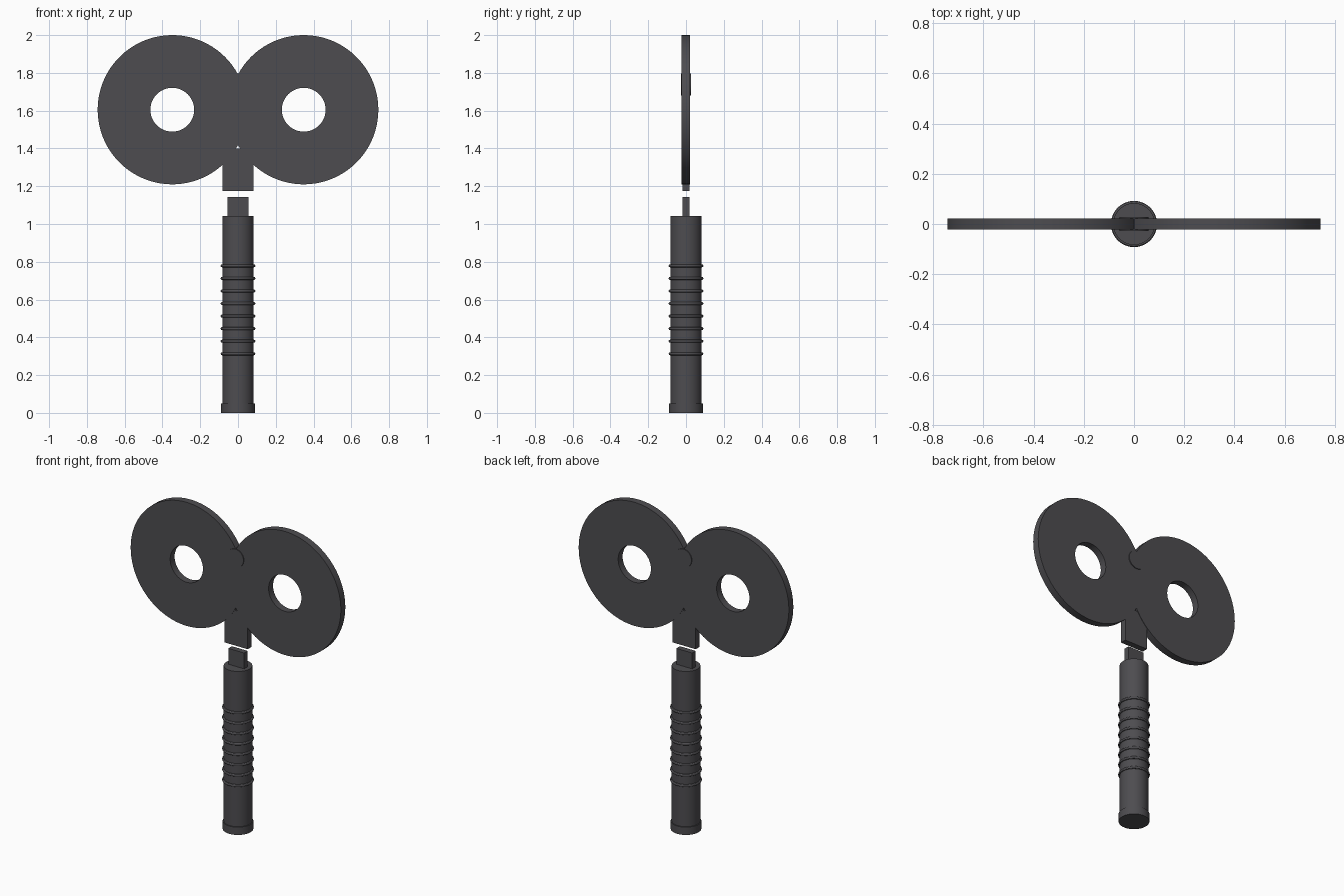
import bpy, math

if "Cube" in bpy.data.objects:
    bpy.data.objects.remove(bpy.data.objects["Cube"])

CX, CZ, R, HOLE = 0.348, 1.605, 0.395, 0.116   # wing lobe centre and radii

mat = bpy.data.materials.new("dark_grey")
mat.diffuse_color = (0.075, 0.073, 0.08, 1)
mat.use_nodes = True
mat.node_tree.nodes["Principled BSDF"].inputs["Base Color"].default_value = mat.diffuse_color


def finish(name, smooth=True):
    ob = bpy.context.object
    ob.name = name
    ob.data.materials.append(mat)
    if smooth:
        bpy.ops.object.shade_smooth_by_angle(angle=math.radians(30))
    return ob


def cylinder(name, r, z0, z1, verts=48):
    bpy.ops.mesh.primitive_cylinder_add(vertices=verts, radius=r, depth=z1 - z0,
                                        location=(0, 0, (z0 + z1) / 2))
    return finish(name)


def block(name, hx, hy, z0, z1):
    bpy.ops.mesh.primitive_cube_add(size=2, location=(0, 0, (z0 + z1) / 2))
    bpy.context.object.scale = (hx, hy, (z1 - z0) / 2)
    bpy.ops.object.transform_apply(location=False, rotation=False, scale=True)
    return finish(name, smooth=False)


def add_loop(curve, pts):
    s = curve.splines.new('POLY')
    s.points.add(len(pts) - 1)
    for p, (x, y) in zip(s.points, pts):
        p.co = (x, y, 0, 1)
    s.use_cyclic_u = True


# Wings: figure-eight plate with two round holes
curve = bpy.data.curves.new("wings", 'CURVE')
curve.dimensions = '2D'
curve.fill_mode = 'BOTH'
curve.extrude = 0.0225
a, n = math.acos(-CX / R), 72
arc = [(CX + R * math.cos(a - 2 * a * i / n), CZ + R * math.sin(a - 2 * a * i / n))
       for i in range(n)]
add_loop(curve, arc + [(-x, 2 * CZ - z) for x, z in arc])
for side in (-1, 1):
    add_loop(curve, [(side * CX + HOLE * math.cos(math.tau * i / 48),
                      CZ + HOLE * math.sin(math.tau * i / 48)) for i in range(48)])
wings = bpy.data.objects.new("wings", curve)
bpy.context.collection.objects.link(wings)
wings.rotation_euler.x = math.pi / 2
bpy.context.view_layer.objects.active = wings
wings.select_set(True)
bpy.ops.object.convert(target='MESH')
bpy.ops.object.transform_apply(location=False, rotation=True, scale=False)
finish("wings")

# Small pin between the lobes
bpy.ops.mesh.primitive_cylinder_add(vertices=32, radius=0.058, depth=0.055,
                                    location=(0, 0, 1.738), rotation=(math.pi / 2, 0, 0))
finish("pin")

# Neck under the wings and separate tang on the shaft
block("neck", 0.082, 0.0195, 1.175, 1.40)
block("tang", 0.056, 0.018, 1.02, 1.143)

# Shaft with base collar
cylinder("shaft", 0.083, 0.0, 1.042)
cylinder("base_collar", 0.089, 0.0, 0.05)

# Grip rings
for i in range(8):
    bpy.ops.mesh.primitive_torus_add(major_segments=48, minor_segments=12,
                                     major_radius=0.084, minor_radius=0.008,
                                     location=(0, 0, 0.313 + i * 0.0665))
    finish(f"grip_ring_{i + 1}")
